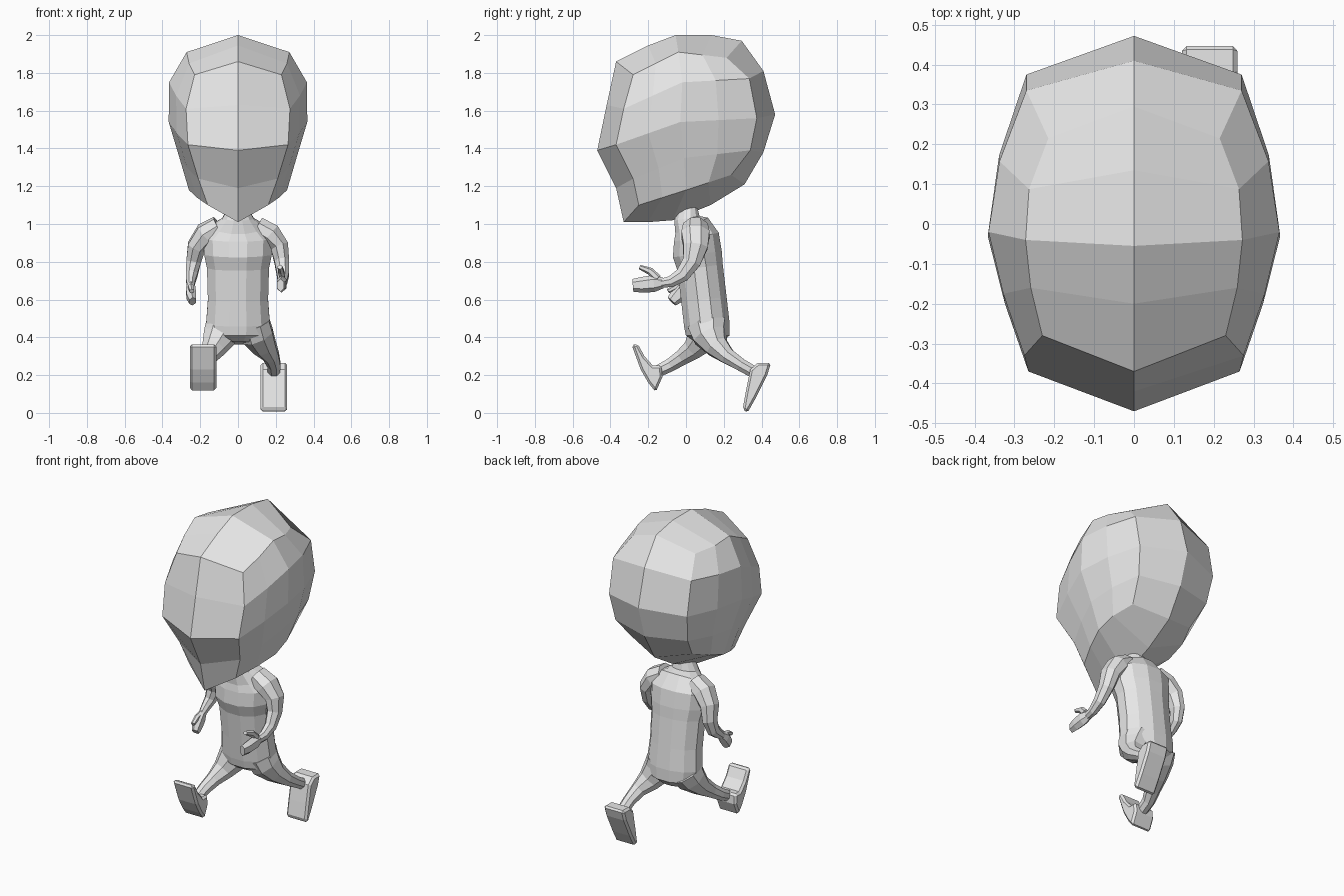
import bpy
import bmesh
import math
from mathutils import Vector

default_cube = bpy.data.objects.get("Cube")
if default_cube:
    bpy.data.objects.remove(default_cube, do_unlink=True)

# Single clay-like colour
clay = bpy.data.materials.new("light_grey")
clay.use_nodes = True
clay.diffuse_color = (0.8, 0.8, 0.8, 1)
clay.node_tree.nodes["Principled BSDF"].inputs["Base Color"].default_value = clay.diffuse_color


def make_object(name, bm):
    """Turn a bmesh into a flat shaded object."""
    bmesh.ops.recalc_face_normals(bm, faces=bm.faces)
    mesh = bpy.data.meshes.new(name)
    bm.to_mesh(mesh)
    bm.free()
    mesh.materials.append(clay)
    obj = bpy.data.objects.new(name, mesh)
    bpy.context.scene.collection.objects.link(obj)
    return obj


def limb(name, path, sides=8):
    """Loft elliptical rings along a path of (x, y, z, half width, half depth)."""
    bm = bmesh.new()
    centres = [Vector(p[:3]) for p in path]
    rings = []
    for i, (*_, width, depth) in enumerate(path):
        before = centres[max(i - 1, 0)]
        after = centres[min(i + 1, len(path) - 1)]
        along = (after - before).normalized()
        across = Vector((1, 0, 0))
        across = (across - along * across.dot(along)).normalized()
        outward = along.cross(across)
        ring = []
        for k in range(sides):
            angle = math.tau * (k + 0.5) / sides
            offset = across * width * math.cos(angle) + outward * depth * math.sin(angle)
            ring.append(bm.verts.new(centres[i] + offset))
        rings.append(ring)
    for low, high in zip(rings, rings[1:]):
        for k in range(sides):
            n = (k + 1) % sides
            bm.faces.new((low[k], low[n], high[n], high[k]))
    bm.faces.new(rings[0])
    bm.faces.new(rings[-1])
    return make_object(name, bm)


def foot(name, profile, x_inner, x_outer):
    """Extrude a side profile of (y, z) points and chamfer its rims."""
    bm = bmesh.new()
    face = bm.faces.new([bm.verts.new((x_inner, y, z)) for y, z in profile])
    moved = bmesh.ops.extrude_face_region(bm, geom=[face])["geom"]
    verts = [v for v in moved if isinstance(v, bmesh.types.BMVert)]
    bmesh.ops.translate(bm, verts=verts, vec=(x_outer - x_inner, 0, 0))
    obj = make_object(name, bm)
    chamfer = obj.modifiers.new("chamfer", "BEVEL")
    chamfer.width = 0.012
    chamfer.segments = 1
    chamfer.limit_method = "ANGLE"
    chamfer.angle_limit = math.radians(60)
    return obj


def between(a, b, bulge):
    """Midpoint of two points, pushed outward sideways."""
    return (Vector(a) + Vector(b)) / 2 + Vector((bulge, 0, 0))


# Head: half rows from jaw to crown, each front, front corner, side, back corner, back
head_rows = [
    [(0, -.33, 1.01), (.16, -.25, 1.1), (.26, 0, 1.18), (.21, .24, 1.26), (0, .31, 1.21)],
    [(0, -.37, 1.19), (.21, -.28, 1.24), (.31, -.01, 1.35), (.25, .34, 1.39), (0, .41, 1.38)],
    [(0, -.47, 1.39), (.265, -.37, 1.42), (.367, -.03, 1.54), (.27, .375, 1.56), (0, .472, 1.58)],
    [(0, -.42, 1.63), (.275, -.33, 1.61), (.365, -.02, 1.75), (.27, .335, 1.77), (0, .41, 1.81)],
    [(0, -.37, 1.86), (.23, -.28, 1.79), (.272, -.04, 1.91), (.215, .215, 1.88), (0, .295, 1.97)],
]
crown_line = [(0, -.2, 1.945), (0, -.055, 2), (0, .135, 2)]
chin_line = [(0, -.2, 1.01), (0, -.07, 1.02), (0, .13, 1.1)]


def build_head():
    bm = bmesh.new()
    grid = []
    for front, corner, side, back_corner, back in head_rows:
        points = [front, corner, between(corner, side, .008), side,
                  between(side, back_corner, .02), back_corner, back]
        grid.append([bm.verts.new(p) for p in points])
    for low, high in zip(grid, grid[1:]):
        for k in range(len(low) - 1):
            bm.faces.new((low[k], low[k + 1], high[k + 1], high[k]))
    # Crown and underside close the rows onto the centre line
    for row, line in ((grid[-1], crown_line), (grid[0], chin_line)):
        middle = [row[0]] + [bm.verts.new(p) for p in line] + [row[-1]]
        rim = row[1:-1]
        for k in range(len(rim) - 1):
            bm.faces.new((rim[k], rim[k + 1], middle[k + 1], middle[k]))
    # Mirror the half across the centre plane
    bmesh.ops.mirror(bm, geom=bm.verts[:] + bm.edges[:] + bm.faces[:],
                     axis="X", merge_dist=0.0005)
    bmesh.ops.remove_doubles(bm, verts=bm.verts, dist=0.0005)
    return make_object("head", bm)


build_head()

# Neck and torso
limb("torso", [
    (0, .01, 1.1, .05, .05),
    (0, .005, 1.03, .085, .07),
    (0, .03, .99, .14, .1),
    (0, .055, .93, .19, .125),
    (0, .06, .84, .185, .135),
    (0, .075, .77, .17, .125),
    (0, .095, .6, .165, .125),
    (0, .11, .47, .175, .125),
    (0, .115, .41, .165, .12),
    (0, .11, .37, .11, .07),
], sides=12)

# Arms: one reaches forward, the other is drawn back
limb("left_arm", [
    (.1, .05, .985, .06, .07),
    (.17, .05, .945, .065, .08),
    (.22, .05, .88, .052, .07),
    (.232, .03, .8, .042, .052),
    (.238, -.02, .73, .034, .042),
    (.235, -.08, .695, .027, .032),
    (.23, -.14, .685, .02, .025),
])
limb("right_arm", [
    (-.1, .05, .985, .06, .07),
    (-.17, .06, .945, .065, .08),
    (-.22, .08, .88, .052, .07),
    (-.235, .1, .8, .042, .052),
    (-.245, .08, .735, .034, .042),
    (-.25, .04, .7, .027, .032),
    (-.25, 0, .67, .02, .025),
])

# Hands and thumbs
limb("left_hand", [
    (.23, -.12, .688, .02, .028),
    (.232, -.17, .685, .03, .045),
    (.23, -.23, .678, .028, .042),
    (.225, -.28, .675, .02, .034),
], sides=6)
limb("left_thumb", [
    (.235, -.15, .71, .016, .022),
    (.228, -.19, .75, .018, .02),
    (.222, -.245, .772, .014, .012),
], sides=6)
limb("right_hand", [
    (-.25, .01, .675, .02, .028),
    (-.25, -.02, .65, .03, .042),
    (-.247, -.05, .615, .028, .04),
    (-.24, -.075, .59, .02, .03),
], sides=6)
limb("right_thumb", [
    (-.25, -.01, .67, .016, .02),
    (-.25, -.05, .668, .016, .016),
    (-.245, -.095, .645, .013, .012),
], sides=6)

# Legs in a running stride
limb("left_leg", [
    (.085, .11, .47, .09, .11),
    (.105, .125, .41, .09, .095),
    (.14, .165, .35, .07, .065),
    (.175, .22, .3, .047, .045),
    (.19, .29, .255, .038, .036),
    (.19, .37, .21, .034, .034),
])
limb("right_leg", [
    (-.085, .12, .46, .09, .11),
    (-.1, .09, .4, .09, .09),
    (-.13, .04, .34, .066, .06),
    (-.155, -.02, .295, .046, .045),
    (-.175, -.08, .255, .038, .038),
    (-.18, -.15, .22, .034, .034),
])

# Feet: the trailing toe points down, the leading toe points up
foot("left_foot", [
    (.45, .265), (.38, .265), (.34, .23), (.318, .12),
    (.3, .02), (.325, 0), (.37, .08), (.43, .2),
], .12, .26)
foot("right_foot", [
    (-.288, .36), (-.255, .365), (-.22, .3), (-.175, .25), (-.13, .25),
    (-.125, .19), (-.16, .11), (-.2, .16), (-.24, .23),
], -.255, -.115)
